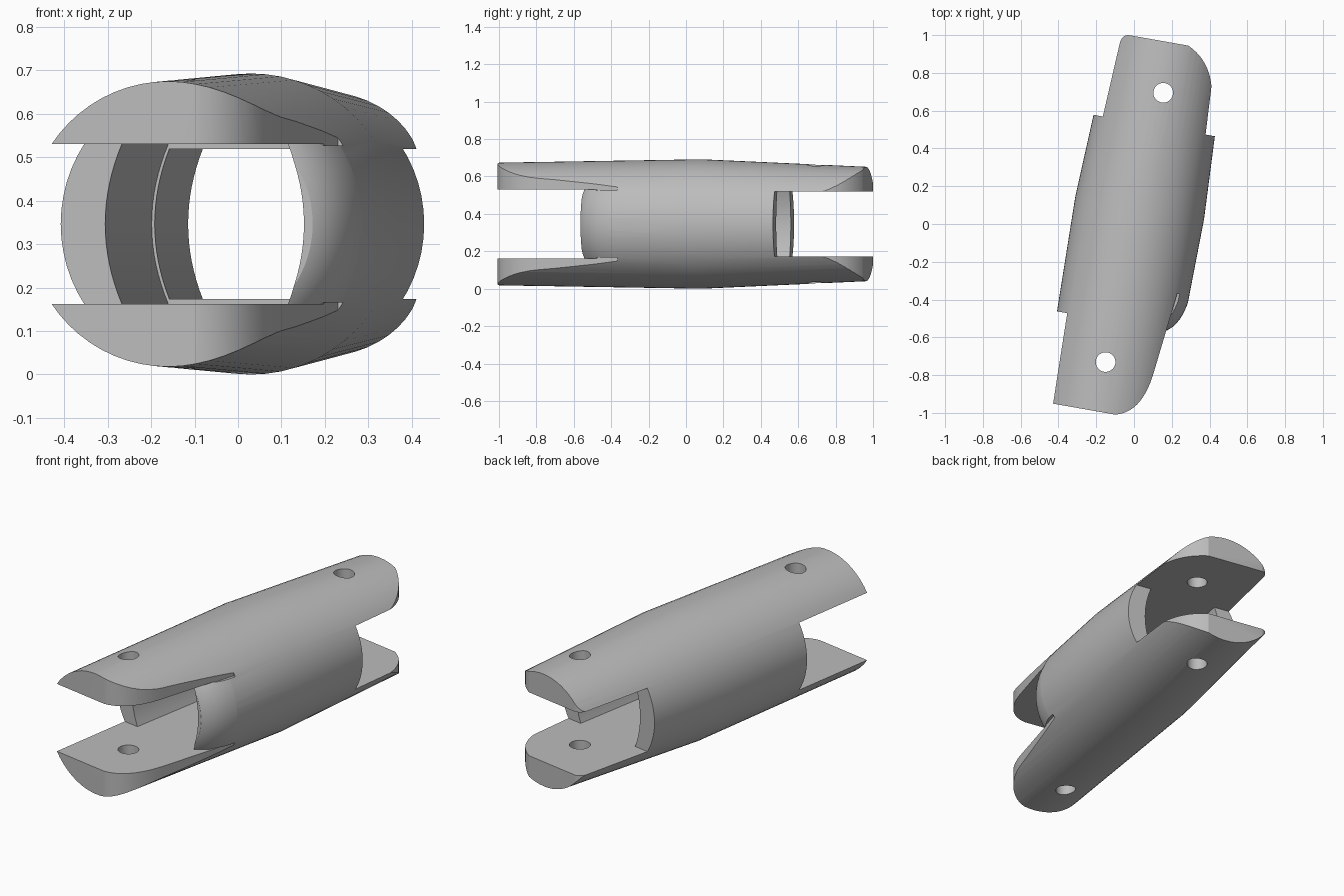
import bpy, bmesh, math
from mathutils import Matrix, Vector

cube = bpy.data.objects.get("Cube")
if cube:
    bpy.data.objects.remove(cube, do_unlink=True)

# The barrel axis runs along local y, turned slightly about z
PLACE = Matrix.Translation((0.03, 0.085, 0.346)) @ Matrix.Rotation(math.radians(-10), 4, 'Z')
FRONT_SLOT, BACK_SLOT = 0.184, 0.173    # half heights
FRONT_STEP, BACK_STEP = -0.615, 0.443   # where the slots begin

grey = bpy.data.materials.new("plain grey")
grey.use_nodes = True
grey.diffuse_color = (0.5, 0.5, 0.5, 1)
grey.node_tree.nodes["Principled BSDF"].inputs["Base Color"].default_value = (0.5, 0.5, 0.5, 1)


def make(name, bm):
    bmesh.ops.recalc_face_normals(bm, faces=bm.faces)
    mesh = bpy.data.meshes.new(name)
    bm.to_mesh(mesh)
    bm.free()
    mesh.materials.append(grey)
    obj = bpy.data.objects.new(name, mesh)
    obj.matrix_world = PLACE
    bpy.context.collection.objects.link(obj)
    return obj


def lathe(name, profile, ring=False, sides=64):
    """Turn (along, radius) points about the local y axis."""
    bm = bmesh.new()
    loops = []
    for along, radius in profile:
        angles = [math.tau * i / sides for i in range(sides)]
        loops.append([bm.verts.new((radius * math.cos(a), along, radius * math.sin(a))) for a in angles])
    pairs = list(zip(loops, loops[1:]))
    if ring:
        pairs.append((loops[-1], loops[0]))
    else:
        bm.faces.new(loops[0])
        bm.faces.new(loops[-1])
    for a, b in pairs:
        for i in range(sides):
            j = (i + 1) % sides
            bm.faces.new((a[i], a[j], b[j], b[i]))
    return make(name, bm)


def prism(name, points, low, high, along_y=False):
    """Extrude an outline of (y, x) points along z, or of (x, z) points along y."""
    bm = bmesh.new()

    def ring(t):
        return [bm.verts.new((u, t, v) if along_y else (v, u, t)) for u, v in points]

    a, b = ring(low), ring(high)
    bm.faces.new(a)
    bm.faces.new(b)
    for i in range(len(a)):
        j = (i + 1) % len(a)
        bm.faces.new((a[i], a[j], b[j], b[i]))
    return make(name, bm)


def bow(start, control, end, steps=14):
    """Smooth bend from start to end."""
    p, c, q = Vector(start), Vector(control), Vector(end)
    return [tuple(p * (1 - t) ** 2 + c * 2 * t * (1 - t) + q * t * t)
            for t in (i / steps for i in range(steps + 1))]


def box(name, y0, y1, x0, x1, half):
    return prism(name, [(y0, x0), (y1, x0), (y1, x1), (y0, x1)], -half, half)


def bore(name, width, half, y0, y1):
    """Opening with flat top and bottom and bowed sides."""
    side = [(width - 1.15 * z * z, z) for z in (half * (i / 8 - 1) for i in range(17))]
    return prism(name, side + [(-x, z) for x, z in reversed(side)], y0, y1, True)


def boolean(obj, cutter, operation='DIFFERENCE'):
    mod = obj.modifiers.new(cutter.name, 'BOOLEAN')
    mod.operation, mod.solver, mod.object = operation, 'EXACT', cutter
    with bpy.context.temp_override(object=obj, active_object=obj, selected_objects=[obj]):
        bpy.ops.object.modifier_apply(modifier=mod.name)
    bpy.data.objects.remove(cutter, do_unlink=True)


# Barrel body, thickest in the middle
body = lathe("forked_barrel", [(-1.1, 0.328), (0, 0.346), (0.891, 0.306)])
cutters = []

# Fork slots at both ends and the stepped opening between them
cutters.append(box("front_slot", -1.4, FRONT_STEP, -0.6, 0.6, FRONT_SLOT))
cutters.append(box("back_slot", BACK_STEP, 1.3, -0.6, 0.6, BACK_SLOT))
cutters.append(bore("front_bore", 0.232, FRONT_SLOT, -0.8, 0))
cutters.append(bore("back_bore", 0.225, BACK_SLOT, -0.1, 0.7))

# Rounded nose on the left wall of the front slot
nose = lathe("nose_cutter", [(-0.7, 0.2), (-0.64, 0.22)]
             + bow((-0.618, 0.248), (-0.57, 0.325), (-0.43, 0.341))
             + [(-0.41, 0.4), (-0.7, 0.4)], ring=True)
boolean(nose, box("nose_limit", -0.9, -0.3, 0.02, 0.6, FRONT_SLOT), 'INTERSECT')
cutters.append(nose)

# Rounded left edge of the two front prongs
front_edge = (bow((-1.105, 0.005), (-1.11, 0.19), (-0.86, 0.223))
              + [(-0.41, 0.275), (-0.41, 0.6), (-1.4, 0.6), (-1.4, 0.005)])
cutters.append(prism("upper_front_edge", front_edge, 0.18, 0.6))
cutters.append(prism("lower_front_edge", front_edge, -0.6, -0.18))

# Rounded corners of the two back prongs
cutters.append(prism("back_left_corner", bow((0.892, 0.102), (0.835, 0.23), (0.69, 0.265))
                     + [(0.69, 0.6), (1.2, 0.6), (1.2, 0.102)], -0.6, 0.6))
cutters.append(prism("back_right_corner", bow((0.892, -0.21), (0.888, -0.25), (0.845, -0.255))
                     + [(0.845, -0.6), (1.2, -0.6), (1.2, -0.21)], -0.6, 0.6))

# Pin holes through the prongs
for name, y, x in (("front_pin_hole", -0.835, -0.036), ("back_pin_hole", 0.622, 0.017)):
    circle = [(y + 0.052 * math.cos(math.tau * i / 32), x + 0.052 * math.sin(math.tau * i / 32))
              for i in range(32)]
    cutters.append(prism(name, circle, -0.6, 0.6))

for cutter in cutters:
    boolean(body, cutter)

# Smooth turned surfaces, crisp cut edges
bpy.ops.object.select_all(action='DESELECT')
body.select_set(True)
bpy.context.view_layer.objects.active = body
bpy.ops.object.shade_smooth_by_angle(angle=math.radians(25))
